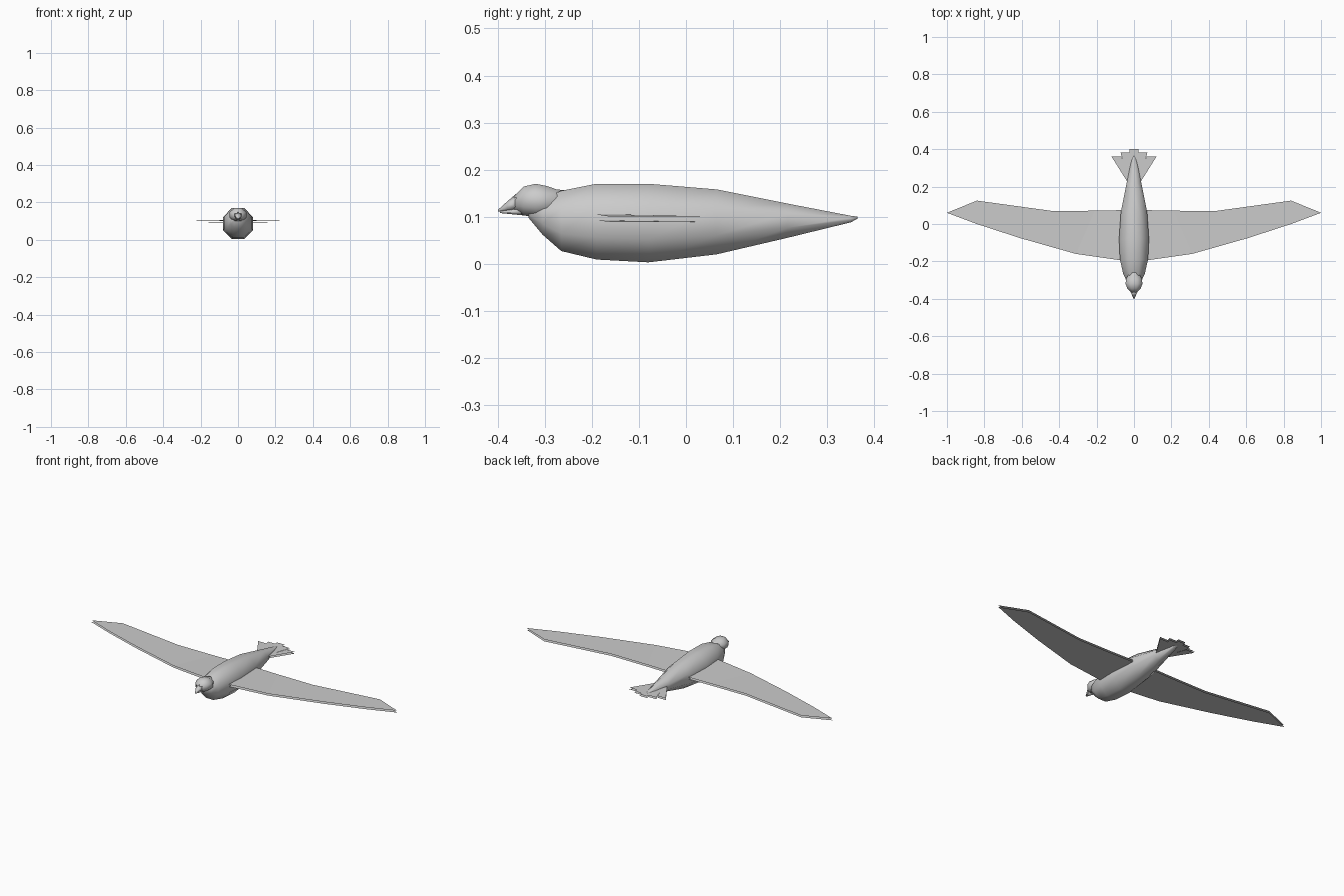
import bpy, math

if "Cube" in bpy.data.objects:
    bpy.data.objects.remove(bpy.data.objects["Cube"])


def make(name, verts, faces, smooth=False):
    me = bpy.data.meshes.new(name)
    me.from_pydata(verts, [], faces)
    me.update()
    ob = bpy.data.objects.new(name, me)
    bpy.context.collection.objects.link(ob)
    for p in me.polygons:
        p.use_smooth = smooth
    return ob


def loft(name, rings, n=8):
    """Skin rings given as (y, half width, bottom z, top z) along y."""
    verts, faces = [], []
    k = 1 / math.cos(math.pi / n)
    for y, w, lo, hi in rings:
        for i in range(n):
            a = 2 * math.pi * (i + 0.5) / n
            verts.append((w * k * math.cos(a), y,
                          (lo + hi) / 2 + (hi - lo) / 2 * k * math.sin(a)))
    for r in range(len(rings) - 1):
        for i in range(n):
            j = (i + 1) % n
            faces.append((r * n + i, r * n + j, r * n + n + j, r * n + n + i))
    faces.append(tuple(reversed(range(n))))
    faces.append(tuple(range((len(rings) - 1) * n, len(rings) * n)))
    return make(name, verts, faces, True)


# Body
loft("body", [(-0.335, 0.022, 0.098, 0.122), (-0.305, 0.04, 0.062, 0.14),
              (-0.265, 0.058, 0.027, 0.155), (-0.19, 0.075, 0.009, 0.17),
              (-0.08, 0.08, 0.003, 0.17), (0.065, 0.07, 0.02, 0.158),
              (0.215, 0.04, 0.055, 0.128), (0.35, 0.012, 0.088, 0.102),
              (0.365, 0.003, 0.096, 0.1)])

# Head
loft("head", [(-0.366, 0.016, 0.115, 0.143), (-0.345, 0.036, 0.103, 0.164),
              (-0.32, 0.045, 0.098, 0.17), (-0.295, 0.043, 0.1, 0.165),
              (-0.275, 0.032, 0.107, 0.158), (-0.255, 0.02, 0.115, 0.156)])

# Beak halves
loft("upper_beak", [(-0.36, 0.02, 0.116, 0.147), (-0.38, 0.011, 0.113, 0.131),
                    (-0.4, 0.002, 0.111, 0.114)], 6)
loft("lower_beak", [(-0.345, 0.018, 0.104, 0.12), (-0.395, 0.003, 0.108, 0.112)], 6)

# Wings: an upper and a lower sheet on each side
lead = [(0.03, -0.2), (0.31, -0.16), (0.61, -0.075), (0.84, 0.0), (1.0, 0.06)]
trail = [(0.03, 0.075), (0.21, 0.071), (0.44, 0.07), (0.84, 0.125), (1.0, 0.06)]
for side, s in (("left", -1), ("right", 1)):
    for layer, z, lift in (("upper", 0.1, 0.006), ("lower", 0.089, 0.004)):
        verts = [(s * x, y, z + (lift if i == 0 else 0)) for i, (x, y) in enumerate(lead)]
        verts += [(s * x, y, z) for x, y in trail[:-1]]
        faces = [(i, i + 1, i + 6, i + 5) for i in range(3)] + [(3, 4, 8)]
        if s < 0:
            faces = [f[::-1] for f in faces]
        if layer == "lower":
            faces = [f[::-1] for f in faces]
        make(f"{side}_wing_{layer}", verts, faces)

# Tail feathers: fanned two-sheet blades
for i in range(-2, 3):
    a, s = abs(i), (i > 0) - (i < 0)
    end = (0.4, 0.382, 0.36)[a]
    inner, outer = ((-0.025, 0.025), (0.022, 0.072), (0.066, 0.12))[a]
    base = 0.012 * i
    for layer, z in (("upper", 0.1), ("lower", 0.09)):
        zz = z - 0.001 * a
        x1, x2 = (inner, outer) if s >= 0 else (-outer, -inner)
        f = (0, 1, 2, 3) if layer == "upper" else (3, 2, 1, 0)
        make(f"tail_feather_{i + 3}_{layer}",
             [(base - 0.008, 0.22, zz), (base + 0.008, 0.22, zz),
              (x2, end, zz), (x1, end, zz)], [f])
